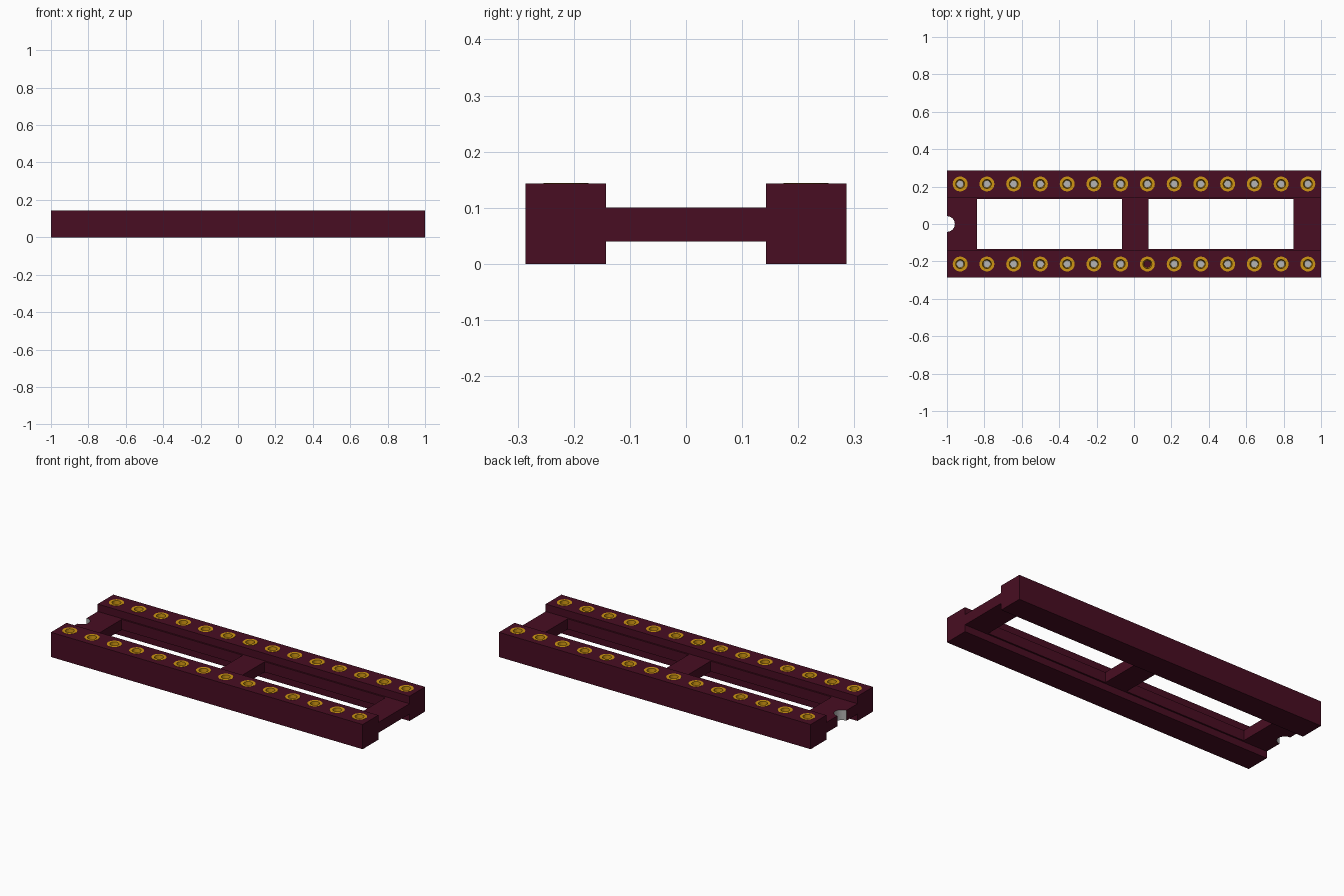
import bpy, bmesh, math

if "Cube" in bpy.data.objects:
    bpy.data.objects.remove(bpy.data.objects["Cube"])


def material(name, col):
    m = bpy.data.materials.new(name)
    m.diffuse_color = (*col, 1)
    m.use_nodes = True
    m.node_tree.nodes["Principled BSDF"].inputs["Base Color"].default_value = m.diffuse_color
    return m


MAROON = material("maroon plastic", (0.065, 0.004, 0.016))
GOLD = material("gold contact", (0.62, 0.30, 0.006))
GREY = material("grey metal", (0.46, 0.46, 0.46))


def finish(name, bm, *mats):
    bmesh.ops.recalc_face_normals(bm, faces=bm.faces)
    me = bpy.data.meshes.new(name)
    bm.to_mesh(me)
    bm.free()
    for m in mats:
        me.materials.append(m)
    ob = bpy.data.objects.new(name, me)
    bpy.context.collection.objects.link(ob)
    return ob


def prism(name, outline, z0, z1, *mats, rule=None):
    bm = bmesh.new()
    base = bm.faces.new([bm.verts.new((x, y, z0)) for x, y in outline])
    ext = bmesh.ops.extrude_face_region(bm, geom=[base], use_keep_orig=True)
    for v in ext["geom"]:
        if isinstance(v, bmesh.types.BMVert):
            v.co.z = z1
    if rule:
        for f in bm.faces:
            f.material_index = rule(f)
    return finish(name, bm, *mats)


def rect(x0, x1, y0, y1):
    return [(x0, y0), (x1, y0), (x1, y1), (x0, y1)]


H, ROW, PITCH = 0.143, 0.214, 0.143
xs = [(i - 6.5) * PITCH for i in range(14)]

# Rails with blind pin holes, plus the inner ledges
for side, sy in (("front", -1), ("back", 1)):
    rail = prism(side + "_rail", rect(-1, 1, *sorted((sy * 0.143, sy * 0.286))), 0, H, MAROON)
    bm = bmesh.new()
    for x in xs:
        g = bmesh.ops.create_cone(bm, cap_ends=True, segments=20, radius1=0.03, radius2=0.03, depth=0.16)
        bmesh.ops.translate(bm, verts=g["verts"], vec=(x, sy * ROW, 0.12))
    cutter = finish(side + "_hole_cutter", bm, MAROON)
    cutter.hide_render = True
    cutter.hide_set(True)
    cutter.display_type = 'WIRE'
    mod = rail.modifiers.new("pin_holes", 'BOOLEAN')
    mod.object = cutter
    mod.operation = 'DIFFERENCE'
    mod.solver = 'EXACT'
    prism(side + "_ledge", rect(-1, 1, *sorted((sy * 0.134, sy * 0.143))), 0.04, 0.10, MAROON)

# Cross bars
prism("middle_bar", rect(-0.064, 0.077, -0.134, 0.134), 0.04, 0.10, MAROON)
prism("right_bar", rect(0.853, 1, -0.134, 0.134), 0.04, 0.10, MAROON)

# Left bar with a round orientation notch, grey inside
R = 0.042
arc = [(-1 + R * math.cos(a), R * math.sin(a))
       for a in (math.pi / 2 - math.pi * k / 16 for k in range(17))]
prism("notched_left_bar",
      [(-1, -0.134), (-0.84, -0.134), (-0.84, 0.134), (-1, 0.134)] + arc, 0.04, 0.10, MAROON, GREY,
      rule=lambda f: int(len(f.verts) == 4 and f.calc_center_median().xy.length > 0.9
                         and abs(f.calc_center_median().y) < R
                         and f.calc_center_median().x > -0.9999))


# Turned contact: flat gold rim, tapered bore, grey floor (one floor is missing)
def contact_mesh(bm, x, y, floor, n=20):
    rings = []
    for r, z in ((0.04, H - 0.001), (0.04, H + 0.001), (0.024, H + 0.001), (0.019, 0.045)):
        rings.append([bm.verts.new((x + r * math.cos(math.tau * k / n),
                                    y + r * math.sin(math.tau * k / n), z)) for k in range(n)])
    for a, b in zip(rings, rings[1:]):
        for k in range(n):
            j = (k + 1) % n
            bm.faces.new((a[k], a[j], b[j], b[k]))
    if floor:
        bm.faces.new(rings[-1]).material_index = 1


for side, sy in (("front", -1), ("back", 1)):
    bm = bmesh.new()
    for i, x in enumerate(xs):
        contact_mesh(bm, x, sy * ROW, not (sy < 0 and i == 7))
    ob = finish(side + "_contacts", bm, GOLD, GREY)
    # Open shells: make sure the rims face up
    top = [p for p in ob.data.polygons if p.center.z > H + 0.0009]
    if top[0].normal.z < 0:
        ob.data.flip_normals()
